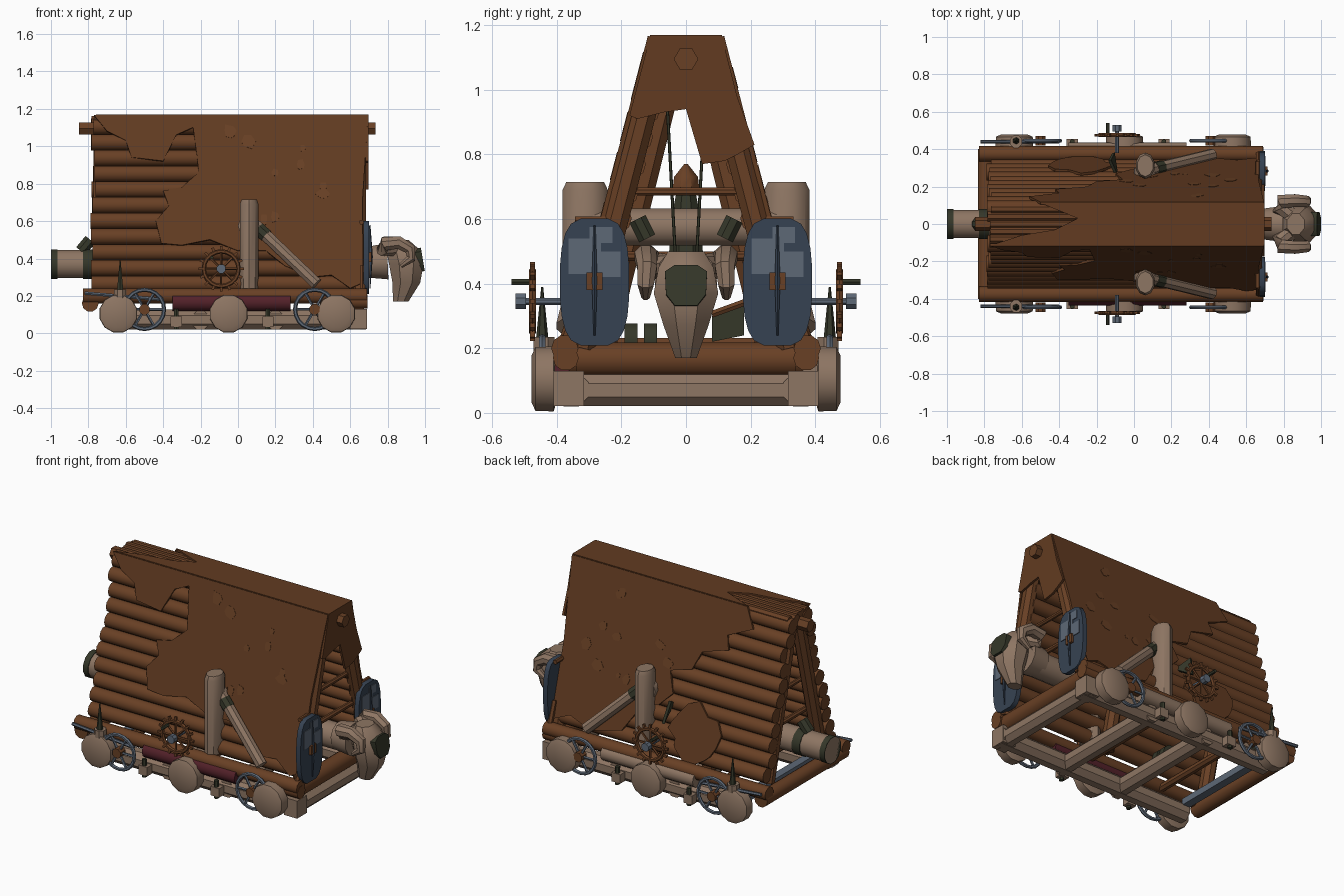
import bpy, bmesh, math, random
from mathutils import Vector, Matrix

random.seed(4)
if "Cube" in bpy.data.objects:
    bpy.data.objects.remove(bpy.data.objects["Cube"])


def material(name, r, g, b):
    m = bpy.data.materials.new(name)
    m.use_nodes = True
    m.diffuse_color = (r, g, b, 1)
    m.node_tree.nodes["Principled BSDF"].inputs["Base Color"].default_value = (r, g, b, 1)
    return m


WOOD = material("brown timber", .14, .051, .018)
HIDE = material("brown hide", .122, .044, .015)
TAN = material("pale timber", .27, .18, .125)
DARK = material("dark iron", .035, .038, .022)
BLUE = material("blue shield", .037, .055, .085)
STEEL = material("grey blue steel", .11, .138, .18)
RED = material("dark red cloth", .085, .015, .022)
parts = []


def finish(name, bm, mat):
    bmesh.ops.recalc_face_normals(bm, faces=bm.faces)
    me = bpy.data.meshes.new(name)
    bm.to_mesh(me)
    bm.free()
    me.materials.append(mat)
    ob = bpy.data.objects.new(name, me)
    bpy.context.collection.objects.link(ob)
    parts.append(ob)
    return ob


def loft(name, rings, mat):
    bm = bmesh.new()
    loops = [[bm.verts.new(p) for p in ring] for ring in rings]
    n = len(loops[0])
    for a, b in zip(loops, loops[1:]):
        for i in range(n):
            bm.faces.new((a[i], a[(i + 1) % n], b[(i + 1) % n], b[i]))
    bm.faces.new(loops[0])
    bm.faces.new(loops[-1])
    return finish(name, bm, mat)


def tube(name, pts, radii, mat, sides=10):
    pts = [Vector(p) for p in pts]
    if not isinstance(radii, (list, tuple)):
        radii = [radii] * len(pts)
    rings = []
    for i, p in enumerate(pts):
        t = (pts[min(i + 1, len(pts) - 1)] - pts[max(i - 1, 0)]).normalized()
        ref = Vector((1, 0, 0)) if abs(t.y) > .9 else Vector((0, 1, 0))
        u = t.cross(ref).normalized()
        v = t.cross(u)
        angles = [math.tau * (k + .5) / sides for k in range(sides)]
        rings.append([p + radii[i] * (u * math.cos(a) + v * math.sin(a)) for a in angles])
    return loft(name, rings, mat)


def plate(name, pts, thick, mat):
    """Flat outline given in 3D, thickened along its own normal."""
    pts = [Vector(p) for p in pts]
    n = (pts[1] - pts[0]).cross(pts[2] - pts[0]).normalized() * thick / 2
    return loft(name, [[p - n for p in pts], [p + n for p in pts]], mat)


def box(name, lo, hi, mat):
    z = (lo[2] + hi[2]) / 2
    return plate(name, [(lo[0], lo[1], z), (hi[0], lo[1], z), (hi[0], hi[1], z), (lo[0], hi[1], z)],
                 hi[2] - lo[2], mat)


def ring(name, c, big, small, mat):
    bm = bmesh.new()
    n, m = 20, 6
    grid = []
    for i in range(n):
        a = math.tau * i / n
        grid.append([])
        for k in range(m):
            b = math.tau * k / m
            r = big + small * math.cos(b)
            grid[-1].append(bm.verts.new((c[0] + r * math.cos(a), c[1] + small * math.sin(b),
                                          c[2] + r * math.sin(a))))
    for i in range(n):
        for k in range(m):
            j, l = (i + 1) % n, (k + 1) % m
            bm.faces.new((grid[i][k], grid[j][k], grid[j][l], grid[i][l]))
    return finish(name, bm, mat)


def roof_y(z):
    return .11 + (1.17 - z) * .26


def on_roof(side, outline, lift):
    return [(x, side * (roof_y(z) + lift), z) for x, z in outline]


def blob(cx, cz, r, n=7):
    return [(cx + r * random.uniform(.6, 1.2) * math.cos(math.tau * i / n),
             cz + r * random.uniform(.6, 1.2) * math.sin(math.tau * i / n)) for i in range(n)]


# Roof: stacked logs, sloping rafters and ragged hides
front_hide = [(-.77, 1.165), (-.7, 1.08), (-.6, 1.03), (-.57, .94), (-.4, .92), (-.33, 1.06), (-.24, 1.1),
              (-.22, .95), (-.21, .86), (-.3, .78), (-.4, .76), (-.37, .68), (-.44, .6),
              (-.41, .48), (-.3, .47), (-.15, .5), (0, .44), (.15, .44), (.25, .36), (.4, .3),
              (.5, .31), (.6, .24), (.67, .27), (.665, .7), (.695, 1.165)]
back_hide = [(-.5, 1.165), (-.56, 1.05), (-.4, .98), (-.42, .9), (-.25, .85), (-.2, .74), (-.06, .7),
             (-.1, .58), (-.02, .5), (.1, .45), (.2, .3), (.4, .25), (.55, .3), (.67, .25),
             (.665, .7), (.695, 1.165)]
for s in (-1, 1):
    for i in range(11):
        z = .265 + i * .084
        y = s * (roof_y(z) - .045)
        tube("roof_log", [(-.775 + random.uniform(-.015, .015), y, z), (.64, y, z)], .045, WOOD, 10)
    for x, inset in ((-.735, .105), (-.02, .105), (.645, .042)):
        tube("rafter", [(x, s * max(.03, roof_y(1.12) - inset), 1.12), (x, s * (roof_y(.2) - inset), .2)],
             .042, WOOD, 8)
    plate("roof_hide", on_roof(s, front_hide if s < 0 else back_hide, 0), .014, HIDE)
    for i in range(13):
        x, z = random.uniform(-.1, .62), random.uniform(.5, 1.1)
        plate("hide_tear", on_roof(s, blob(x, z, random.uniform(.015, .04), 6), .006), .006, WOOD)
plate("low_hide_patch", on_roof(1, blob(-.27, .39, .17, 15), .003), .014, HIDE)
for y in (-.08, -.04, 0, .04, .08):
    tube("ridge_log", [(-.775 + random.uniform(-.01, .01), y, 1.135), (.68, y, 1.135)], .028, WOOD, 8)
plate("ridge_hide", [(-.76, -.112, 1.164), (-.6, -.06, 1.164), (-.42, -.03, 1.164), (-.3, .03, 1.164),
                     (-.5, .112, 1.164), (.695, .112, 1.164), (.695, -.112, 1.164)], .012, HIDE)
tube("ridge_beam", [(-.85, 0, 1.095), (.735, 0, 1.095)], .038, WOOD, 6)
gable = [(-.11, 1.17), (.11, 1.17), (.158, .98), (.212, .83), (.16, .8), (.12, .78), (.05, .77),
         (0, .94), (-.07, .93), (-.15, .91), (-.175, .92)]
plate("gable_hide", [(.69, y, z) for y, z in gable], .014, HIDE)
for x in (-.7, .63):
    tube("high_tie", [(x, -.2, .685), (x, .2, .685)], .014, WOOD, 8)
    tube("low_tie", [(x, -.25, .485), (x, .25, .485)], .016, WOOD, 8)

# Chassis: pale logs below, brown sills above
for s in (-1, 1):
    tube("base_log", [(-.66, s * .355, .073), (.685, s * .355, .073)], .058, TAN, 8)
    box("base_end", (.6, min(s * .315, s * .41), .022), (.69, max(s * .315, s * .41), .13), TAN)
    tube("sill", [(-.83, s * .375, .2), (.69, s * .375, .2)], .042, WOOD, 10)
    tube("sill_end", [(.58, s * .372, .17), (.692, s * .372, .17)], .04, WOOD, 10)
    tube("side_roll", [(-.35, s * .39, .165), (.28, s * .39, .165)], .047, RED if s < 0 else TAN, 10)
    for x in (-.33, .16):
        box("bracket", (x - .03, min(s * .41, s * .455), .035),
            (x + .03, max(s * .41, s * .455), .09), TAN)
        tube("bracket_pin", [(x, s * .44, .02), (x, s * .44, .13)], .014, DARK, 6)
for x in (-.2, .2, .635):
    tube("cross_log", [(x, -.4, .07), (x, .4, .07)], .053, TAN, 8)
tube("front_sill", [(.63, -.34, .165), (.63, .34, .165)], .055, WOOD, 10)
tube("rear_sill", [(-.79, -.4, .16), (-.79, .4, .16)], .045, WOOD, 10)
box("rear_steel_bar", (-.66, -.31, .09), (-.61, .31, .13), STEEL)

# Wheels, steel hand wheels and winch gears on both sides
for s in (-1, 1):
    for x in (-.64, -.05, .525):
        tube("wheel", [(x, s * .405, .105), (x, s * .41, .105), (x, s * .466, .105), (x, s * .478, .105)],
             [.09, .104, .102, .075], TAN, 12)
    for x in (-.5, .41):
        c = Vector((x, s * .445, .128))
        ring("hand_wheel", c, .105, .011, STEEL)
        tube("wheel_hub", [c - Vector((0, .025, 0)), c + Vector((0, .025, 0))], .03, WOOD, 8)
        for k in range(6):
            a = math.tau * k / 6
            tube("wheel_spoke", [c, c + .105 * Vector((math.cos(a), 0, math.sin(a)))], .008, STEEL, 5)
    tube("lever", [(-.82, s * .44, .215), (-.4, s * .44, .18)], .01, STEEL, 6)
    tube("spike", [(-.63, s * .445, .2), (-.63, s * .445, .39)], [.022, .003], DARK, 6)
    tube("spike_base", [(-.63, s * .44, .17), (-.63, s * .44, .235)], .035, TAN, 8)
    c = Vector((-.09, s * .475, .345))
    ring("gear_rim", c, .093, .012, WOOD)
    for k in range(16):
        a = math.tau * k / 16
        d = Vector((math.cos(a), 0, math.sin(a)))
        tube("gear_tooth", [c + d * .095, c + d * .122], .01, WOOD, 4)
        if k % 2 == 0:
            tube("gear_spoke", [c, c + d * .09], .007, WOOD, 5)
    tube("gear_axle", [(c.x, s * .38, c.z), (c.x, s * .5, c.z)], .012, STEEL, 8)
    tube("gear_hub", [(c.x, s * .495, c.z), (c.x, s * .528, c.z)], .026, STEEL, 8)
    tube("gear_pin", [(c.x - .05, s * .48, c.z + .06), (c.x - .05, s * .54, c.z + .06)], .01, DARK, 6)

# Upright posts with braces, joined through the roof
for s in (-1, 1):
    post = tube("post", [(.06, s * .312, .235), (.06, s * .312, .69), (.06, s * .312, .715)],
                [.07, .07, .058], TAN, 10)
    post.data.transform(Matrix.Translation((.06, 0, 0)) @ Matrix.Diagonal((.75, 1, 1, 1))
                        @ Matrix.Translation((-.06, 0, 0)))
    tube("brace", [(.07, s * .285, .6), (.42, s * .37, .265)], .034, TAN, 8)
    tube("brace_band", [(.11, s * .295, .56), (.15, s * .304, .522)], .038, DARK, 8)
plate("iron_fin", [(-.09, .25, .52), (-.13, .34, .57), (-.11, .38, .44)], .015, DARK)
tube("post_crossbeam", [(.06, -.3, .575), (.06, .3, .575)], .06, TAN, 10)

# Swinging ram, ropes and iron bands
tube("ram_log", [(-1, 0, .37), (.8, 0, .37)], .078, TAN, 12)
for x0, x1 in ((-1, -.965), (-.83, -.775), (-.3, -.24), (.3, .36)):
    tube("ram_band", [(x0, 0, .37), (x1, 0, .37)], .082, DARK, 12)
tube("ram_collar", [(.69, 0, .38), (.8, 0, .385)], [.085, .1], TAN, 12)
for x in (-.27, .33):
    for s in (-1, 1):
        tube("ram_rope", [(x, s * .065, 1.08), (x, s * .03, .43)], .005, DARK, 5)
        tube("rope_block", [(x, s * .12, .54), (x, s * .15, .6)], .03, DARK, 8)
tube("rear_catch", [(-.84, 0, .44), (-.79, 0, .5)], .035, DARK, 8)
tube("inner_spindle", [(-.4, 0, .44), (-.4, 0, .6), (-.4, 0, .69)], [.06, .05, .03], DARK, 8)
tube("spindle_cap", [(-.4, 0, .69), (-.4, 0, .73), (-.4, 0, .77)], [.045, .04, .006], WOOD, 8)

# Winding gear and an iron guard stowed on the floor
tube("winding_drum", [(-.35, -.3, .2), (-.35, .3, .2)], .035, WOOD, 8)
for y in (-.17, -.11):
    tube("rope_coil", [(-.35, y - .02, .22), (-.35, y + .02, .22)], .06, DARK, 10)
plate("iron_guard", [(.3, .08, .22), (.3, .08, .3), (.3, .18, .335), (.3, .18, .24)], .02, DARK)
tube("guard_rail", [(.31, .08, .305), (.31, .19, .345)], .012, WOOD, 6)
for x in (-.5, .02):
    tube("floor_tie", [(x, -.36, .18), (x, .36, .18)], .025, WOOD, 8)

# Horned animal head with an iron forehead
head = [(.5, .865, .05, .06), (.45, .88, .095, .092), (.37, .9, .1, .108),
        (.27, .9, .08, .075), (.17, .87, .045, .036)]
loft("ram_head", [[(cx + rx * math.cos(math.tau * (k + .5) / 8), ry * math.sin(math.tau * (k + .5) / 8), z)
                   for k in range(8)] for z, cx, rx, ry in head], TAN)
brow = [(.035, .455), (.065, .435), (.062, .365), (.035, .33)]
brow += [(-y, z) for y, z in reversed(brow)]
plate("iron_forehead", [(.982 - (z - .33) * .17, y, z) for y, z in brow], .034, DARK)
for s in (-1, 1):
    tube("horn", [(.84, s * .05, .45), (.775, s * .09, .455), (.785, s * .12, .48), (.86, s * .125, .485),
                  (.92, s * .12, .45), (.925, s * .125, .4), (.87, s * .125, .36)],
         [.04, .042, .04, .037, .033, .027, .014], TAN, 8)

# Shields hung on the front
for s in (-1, 1):
    y0 = s * .283
    outline = []
    for k in range(20):
        a = math.tau * (k + .5) / 20
        c, d = math.cos(a), math.sin(a)
        outline.append((.685, y0 + .108 * math.copysign(abs(c) ** .5, c),
                        .405 + .198 * math.copysign(abs(d) ** .8, d)))
    plate("shield", outline, .03, BLUE)
    for dy, z, w, h in ((-.03, .485, .05, .055), (.045, .46, .035, .04), (.02, .55, .035, .025)):
        box("shield_patch", (.697, y0 + dy - w, z - h), (.704, y0 + dy + w, z + h), STEEL)
    box("shield_boss", (.695, y0 - .025, .38), (.715, y0 + .025, .435), WOOD)
    tube("shield_spine", [(.705, y0, .24), (.712, y0, .41), (.705, y0, .58)], [.003, .009, .003], BLUE, 5)
    tube("shield_trim", [(.66, y0 - .06, .595), (.66, y0 + .05, .595)], .014, WOOD, 6)
    tube("shield_prop", [(.665, s * .33, .36), (.665, s * .385, .2)], .016, WOOD, 6)

bpy.ops.object.select_all(action="DESELECT")
for ob in parts:
    ob.select_set(True)
bpy.context.view_layer.objects.active = parts[0]
bpy.ops.object.shade_smooth_by_angle(angle=math.radians(37))
